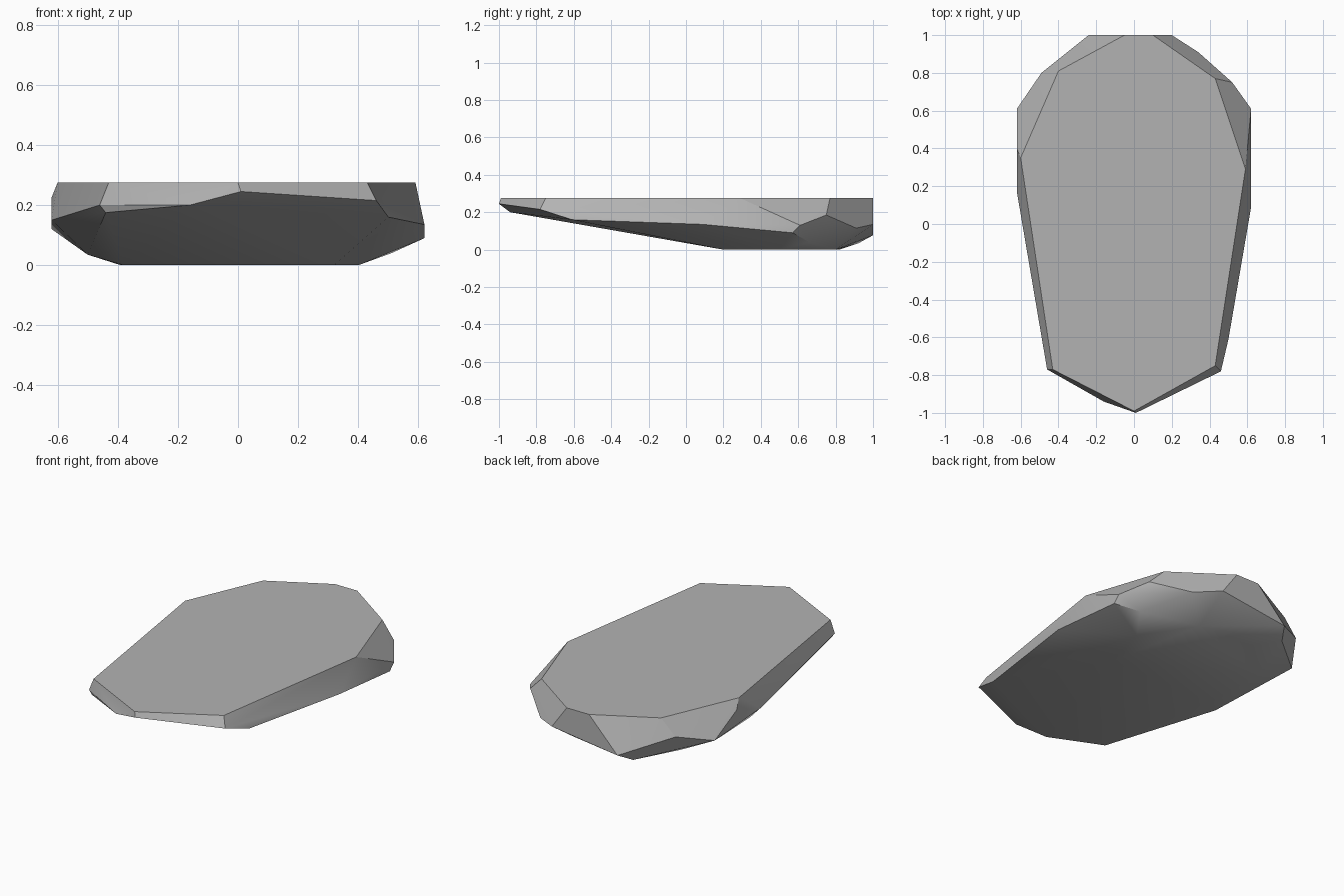
import bpy
import bmesh
from math import radians

TOP_HEIGHT = 0.275


def make_material(name, colour):
    material = bpy.data.materials.new(name)
    material.use_nodes = True
    material.diffuse_color = colour
    shader = next(n for n in material.node_tree.nodes if n.type == "BSDF_PRINCIPLED")
    shader.inputs["Base Color"].default_value = colour
    shader.inputs["Roughness"].default_value = 0.9
    return material


def make_hull(name, points, material, smooth_angle):
    """Wrap a convex, chiselled solid around the given corner points."""
    mesh = bpy.data.meshes.new(name)
    bm = bmesh.new()
    corners = [bm.verts.new(point) for point in points]
    hull = bmesh.ops.convex_hull(bm, input=corners)
    unused = {v for v in hull["geom_interior"] + hull["geom_unused"]
              if isinstance(v, bmesh.types.BMVert)}
    bmesh.ops.delete(bm, geom=list(unused), context="VERTS")
    # Merge coplanar triangles into clean facets
    bmesh.ops.dissolve_limit(bm, angle_limit=radians(1), verts=bm.verts, edges=bm.edges)
    bmesh.ops.recalc_face_normals(bm, faces=bm.faces)
    bm.to_mesh(mesh)
    bm.free()
    mesh.materials.append(material)
    obj = bpy.data.objects.new(name, mesh)
    bpy.context.collection.objects.link(obj)
    bpy.ops.object.select_all(action="DESELECT")
    obj.select_set(True)
    bpy.context.view_layer.objects.active = obj
    bpy.ops.object.shade_smooth_by_angle(angle=radians(smooth_angle))
    return obj


default_cube = bpy.data.objects.get("Cube")
if default_cube:
    bpy.data.objects.remove(default_cube, do_unlink=True)

stone_grey = make_material("stone grey", (0.45, 0.45, 0.45, 1))

# Flat top outline
top_rim = [(-.05, 1), (.1, 1), (.43, .77), (.59, .29), (.43, -.75),
           (0, -.99), (-.43, -.77), (-.6, .35), (-.4, .81)]

# Widest corners around the sides
waist = [(.2, 1, .135), (.34, .91, .115), (.52, .75, .185), (.62, .61, .13),
         (.62, .57, .09), (.62, .09, .135), (.5, -.61, .16), (.46, -.78, .215),
         (.01, -1, .245), (-.16, -.94, .2), (-.44, -.77, .175), (-.46, -.77, .2),
         (-.62, .17, .15), (-.62, .4, .225), (-.62, .61, .12),
         (-.49, .8, .18), (-.24, 1, .077)]

# Lower chamfer leading to the flat resting patch
underside = [(-.29, .92, .033), (.51, .66, .04), (-.5, .1, .035)]
resting_patch = [(.32, .2), (.4, .5), (.2, .8), (-.15, .82), (-.39, .6), (-.38, .2)]

points = [(x, y, TOP_HEIGHT) for x, y in top_rim] + waist + underside
points += [(x, y, 0) for x, y in resting_patch]
make_hull("stone_slab", points, stone_grey, 30)
